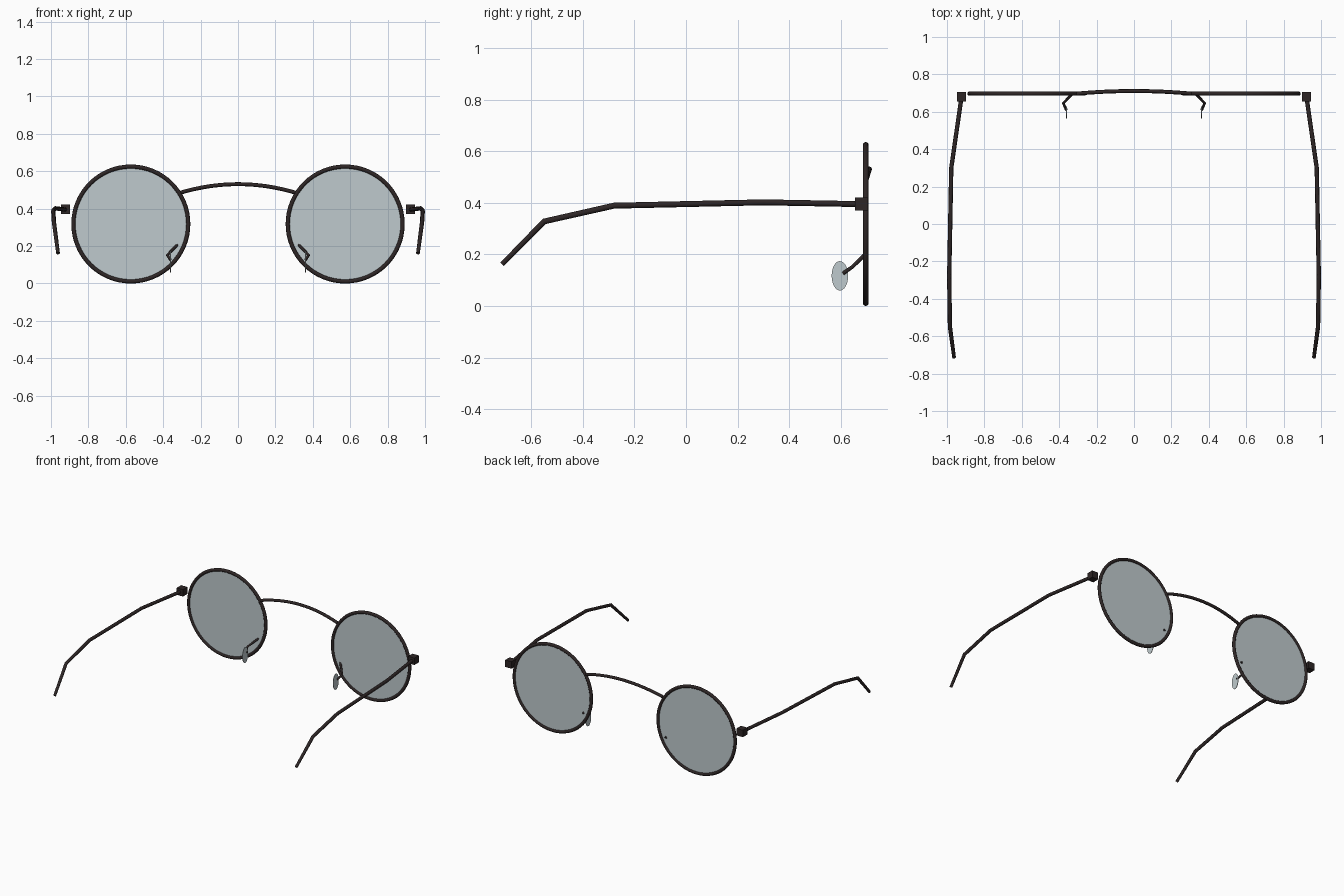
import bpy
import math

if "Cube" in bpy.data.objects:
    bpy.data.objects.remove(bpy.data.objects["Cube"], do_unlink=True)


def material(name, rgb, roughness):
    m = bpy.data.materials.new(name)
    m.use_nodes = True
    m.diffuse_color = (*rgb, 1)
    node = m.node_tree.nodes["Principled BSDF"]
    node.inputs["Base Color"].default_value = (*rgb, 1)
    node.inputs["Roughness"].default_value = roughness
    return m


METAL = material("dark metal", (0.027, 0.019, 0.019), 0.5)
GLASS = material("pale grey glass", (0.52, 0.59, 0.61), 0.5)


def finish(name, mat, smooth=True):
    ob = bpy.context.object
    ob.name = name
    ob.data.materials.clear()
    ob.data.materials.append(mat)
    if smooth:
        bpy.ops.object.shade_smooth_by_angle(angle=math.radians(50))
    return ob


def tube(name, points, radius, tip=1.0):
    """Round wire through the points, narrowing to radius * tip at the last."""
    curve = bpy.data.curves.new(name, "CURVE")
    curve.dimensions = "3D"
    curve.bevel_depth = radius
    curve.bevel_resolution = 2
    curve.use_fill_caps = True
    spline = curve.splines.new("POLY")
    spline.points.add(len(points) - 1)
    for i, (point, co) in enumerate(zip(spline.points, points)):
        point.co = (*co, 1)
        point.radius = tip if i == len(points) - 1 else 1.0
    ob = bpy.data.objects.new(name, curve)
    bpy.context.collection.objects.link(ob)
    bpy.ops.object.select_all(action="DESELECT")
    ob.select_set(True)
    bpy.context.view_layer.objects.active = ob
    bpy.ops.object.convert(target="MESH")
    return finish(name, METAL)


RIM_Y, RIM_Z, RIM_R, WIRE = 0.697, 0.318, 0.307, 0.0112

for side, s in (("left", 1), ("right", -1)):
    # Round rim and its flat lens
    center = (s * 0.573, RIM_Y, RIM_Z)
    bpy.ops.mesh.primitive_torus_add(
        major_radius=RIM_R, minor_radius=WIRE, major_segments=64,
        minor_segments=10, location=center, rotation=(math.pi / 2, 0, 0))
    finish(side + "_rim", METAL)
    bpy.ops.mesh.primitive_cylinder_add(
        vertices=64, radius=RIM_R, depth=0.004,
        location=center, rotation=(math.pi / 2, 0, 0))
    finish(side + "_lens", GLASS)

    # Square hinge block
    bpy.ops.mesh.primitive_cube_add(size=0.05, location=(s * 0.922, 0.68, 0.396))
    finish(side + "_hinge", METAL, smooth=False)

    # Temple arm with bent ear hook
    arm = [(0.922, 0.68, 0.395), (0.977, 0.3, 0.402), (0.988, -0.28, 0.389),
           (0.984, -0.55, 0.328), (0.962, -0.713, 0.162)]
    tube(side + "_temple", [(s * x, y, z) for x, y, z in arm], 0.0115, 0.85)

    # Nose pad wire and thin oval pad
    bend = [(0.325, 0.701, 0.206), (0.378, 0.646, 0.152), (0.362, 0.61, 0.127)]
    tube(side + "_pad_wire", [(s * x, y, z) for x, y, z in bend], 0.0075)
    bpy.ops.mesh.primitive_cylinder_add(
        vertices=32, radius=1, depth=0.003,
        location=(s * 0.361, 0.597, 0.117), rotation=(0, math.pi / 2, 0))
    bpy.context.object.scale = (0.057, 0.032, 1)
    finish(side + "_nose_pad", GLASS)

# Arched bridge between the rims
steps = [i / 8 for i in range(-8, 9)]
tube("bridge", [(0.306 * t, 0.711 - 0.014 * t * t, 0.531 - 0.045 * t * t)
                for t in steps], 0.0105)
